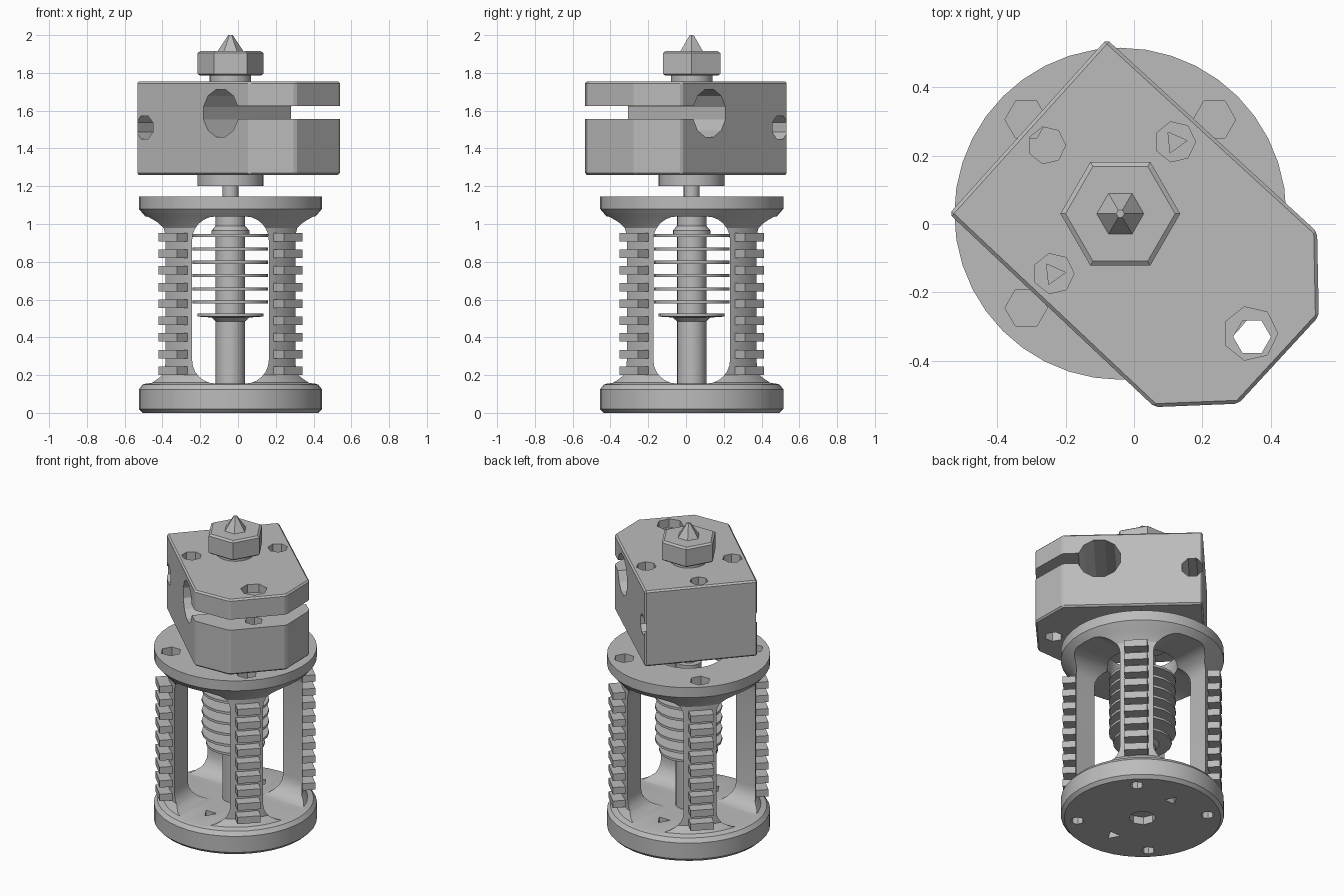
import bpy, bmesh, math
from mathutils import Matrix, Vector

cube = bpy.data.objects.get("Cube")
if cube:
    bpy.data.objects.remove(cube, do_unlink=True)

metal = bpy.data.materials.new("plain_grey")
metal.use_nodes = True
metal.diffuse_color = (0.5, 0.5, 0.5, 1)
metal.node_tree.nodes["Principled BSDF"].inputs["Base Color"].default_value = (0.5, 0.5, 0.5, 1)

AXIS = Vector((-0.04, 0.03, 0))


def finish(bm, name):
    bmesh.ops.recalc_face_normals(bm, faces=bm.faces)
    mesh = bpy.data.meshes.new(name)
    bm.to_mesh(mesh)
    bm.free()
    obj = bpy.data.objects.new(name, mesh)
    bpy.context.collection.objects.link(obj)
    mesh.materials.append(metal)
    return obj


def select(obj):
    bpy.ops.object.select_all(action="DESELECT")
    obj.select_set(True)
    bpy.context.view_layer.objects.active = obj


def smooth(obj):
    select(obj)
    bpy.ops.object.shade_smooth_by_angle(angle=math.radians(25))


def lathe(name, profile, sides, centre=AXIS, turn=0.0):
    """Closed solid from (radius, height) rings, capped at both ends."""
    bm = bmesh.new()
    rings = []
    for r, z in profile:
        rings.append([bm.verts.new((centre.x + r * math.cos(turn + math.tau * i / sides),
                                    centre.y + r * math.sin(turn + math.tau * i / sides), z))
                      for i in range(sides)])
    for a, b in zip(rings, rings[1:]):
        for i in range(sides):
            j = (i + 1) % sides
            bm.faces.new((a[i], a[j], b[j], b[i]))
    bm.faces.new(rings[0])
    bm.faces.new(rings[-1])
    return finish(bm, name)


def prism(name, points, vec):
    """Polygon swept along a vector."""
    bm = bmesh.new()
    a = [bm.verts.new(p) for p in points]
    b = [bm.verts.new(Vector(p) + vec) for p in points]
    bm.faces.new(a)
    bm.faces.new(b)
    for i in range(len(a)):
        j = (i + 1) % len(a)
        bm.faces.new((a[i], a[j], b[j], b[i]))
    return finish(bm, name)


def hole(x, y, r, z0, z1, sides, turn=0.0):
    return lathe("cutter", [(r, z0), (r, z1)], sides, Vector((x, y, 0)), turn)


def cut(obj, cutters):
    for c in cutters:
        mod = obj.modifiers.new("cut", "BOOLEAN")
        mod.operation = "DIFFERENCE"
        mod.solver = "EXACT"
        mod.object = c
        select(obj)
        bpy.ops.object.modifier_apply(modifier=mod.name)
        bpy.data.objects.remove(c, do_unlink=True)


# Cage: turned body with crossing rounded windows
cage = lathe("cage", [(0.465, 0), (0.485, 0.02), (0.485, 0.125), (0.465, 0.15), (0.43, 0.16),
                      (0.40, 0.2), (0.40, 0.98), (0.42, 1.01), (0.455, 1.045), (0.485, 1.08),
                      (0.485, 1.145)], 40)
half, low, high, rad = 0.203, 0.155, 1.04, 0.125
outline = []
for k, (cx, cz) in enumerate([(half - rad, high - rad), (rad - half, high - rad),
                              (rad - half, low + rad), (half - rad, low + rad)]):
    for s in range(7):
        a = math.pi / 2 * (k + s / 6)
        outline.append((cx + rad * math.cos(a), cz + rad * math.sin(a)))
windows = [prism("cutter", [AXIS + Vector((u, -1, v)) for u, v in outline], Vector((0, 2, 0))),
           prism("cutter", [AXIS + Vector((-1, u, v)) for u, v in outline], Vector((2, 0, 0)))]
cut(cage, windows)

# Centre openings, vent holes, nut pockets and screw holes
holes = [hole(AXIS.x, AXIS.y, 0.21, 0.9, 1.3, 32), hole(AXIS.x, AXIS.y, 0.08, -0.1, 0.05, 8)]
for s in (-1, 1):
    holes.append(hole(AXIS.x, AXIS.y + s * 0.27, 0.045, -0.1, 0.3, 3, s * math.pi / 2))
    for t in (-1, 1):
        x, y = AXIS.x + s * 0.275, AXIS.y + t * 0.275
        holes += [hole(x, y, 0.062, 1.07, 1.3, 6), hole(x, y, 0.04, -0.1, 0.05, 8)]
cut(cage, holes)
smooth(cage)

# Teeth up the outside of each post
bm = bmesh.new()
for q in range(4):
    turn = Matrix.Rotation(math.pi / 4 + q * math.pi / 2, 4, "Z")
    for i in range(9):
        place = Matrix.Translation(AXIS) @ turn @ Matrix.Translation((0.415, 0, 0.223 + 0.0885 * i))
        bmesh.ops.create_cube(bm, size=1, matrix=place @ Matrix.Diagonal((0.11, 0.14, 0.045, 1)))
finish(bm, "post_teeth")

# Finned tube in the middle
core = 0.078
profile = [(core, 0.05), (core, 0.485), (0.1, 0.505), (0.175, 0.51), (0.175, 0.525), (core, 0.525)]
for i in range(6):
    z = 0.578 + 0.0705 * i
    profile += [(core, z), (0.2, z), (0.2, z + 0.016), (core, z + 0.016)]
profile[-1] = (0.1, profile[-1][1])
profile += [(0.1, 0.965), (core, 0.99), (core, 1.1), (0.042, 1.1), (0.042, 1.21)]
smooth(lathe("finned_tube", profile, 20))
smooth(lathe("tube_collar", [(0.175, 1.2), (0.175, 1.262)], 24))

# Heater block with clipped corners and a fine edge bevel
plan = [(-0.54, 0.03), (0.06, -0.535), (0.305, -0.525), (0.54, -0.27), (0.535, -0.023), (-0.08, 0.54)]
block = prism("heater_block", [(x, y, 1.26) for x, y in plan], Vector((0, 0, 0.495)))
bevel = block.modifiers.new("bevel", "BEVEL")
bevel.width = 0.01
bevel.segments = 1
select(block)
bpy.ops.object.modifier_apply(modifier=bevel.name)

corner = Vector((-0.54, 0.03, 0))
along = Vector((0.73, -0.685, 0)).normalized()
across = Vector((0.46, 0.51, 0)).normalized()


def cross_hole(t, z, r, sides):
    start = corner + along * t - across * 0.2 + Vector((0, 0, z))
    ring = [start + r * (along * math.cos(a) + Vector((0, 0, math.sin(a))))
            for a in [math.tau * (i + 0.5) / sides for i in range(sides)]]
    return prism("cutter", ring, across * 1.2)


slot_base = corner + along * 0.62 - across * 0.2
slot = prism("cutter", [slot_base + along * t + Vector((0, 0, z))
                        for t, z in [(0, 1.555), (1, 1.555), (1, 1.625), (0, 1.625)]], across * 1.2)
cutters = [slot, cross_hole(0.616, 1.587, 0.13, 12), cross_hole(0.062, 1.512, 0.066, 8),
           hole(-0.255, 0.23, 0.055, 1, 2, 7), hole(0.34, -0.32, 0.08, 1.7, 2, 7),
           hole(0.345, -0.33, 0.055, 1, 2, 6)]
for x, y in [(0.12, 0.24), (-0.235, -0.145)]:
    cutters += [hole(x, y, 0.06, 1.66, 2, 7), hole(x, y, 0.035, 1, 2, 3, 2.2)]
cut(block, cutters)

# Nozzle: round neck, chamfered hexagon and pointed tip
smooth(lathe("nozzle_neck", [(0.11, 1.74), (0.11, 1.8)], 20))
lathe("nozzle_hexagon", [(0.16, 1.785), (0.175, 1.795), (0.175, 1.905), (0.16, 1.915)], 6)
lathe("nozzle_tip", [(0.072, 1.91), (0.012, 2.0)], 6)
